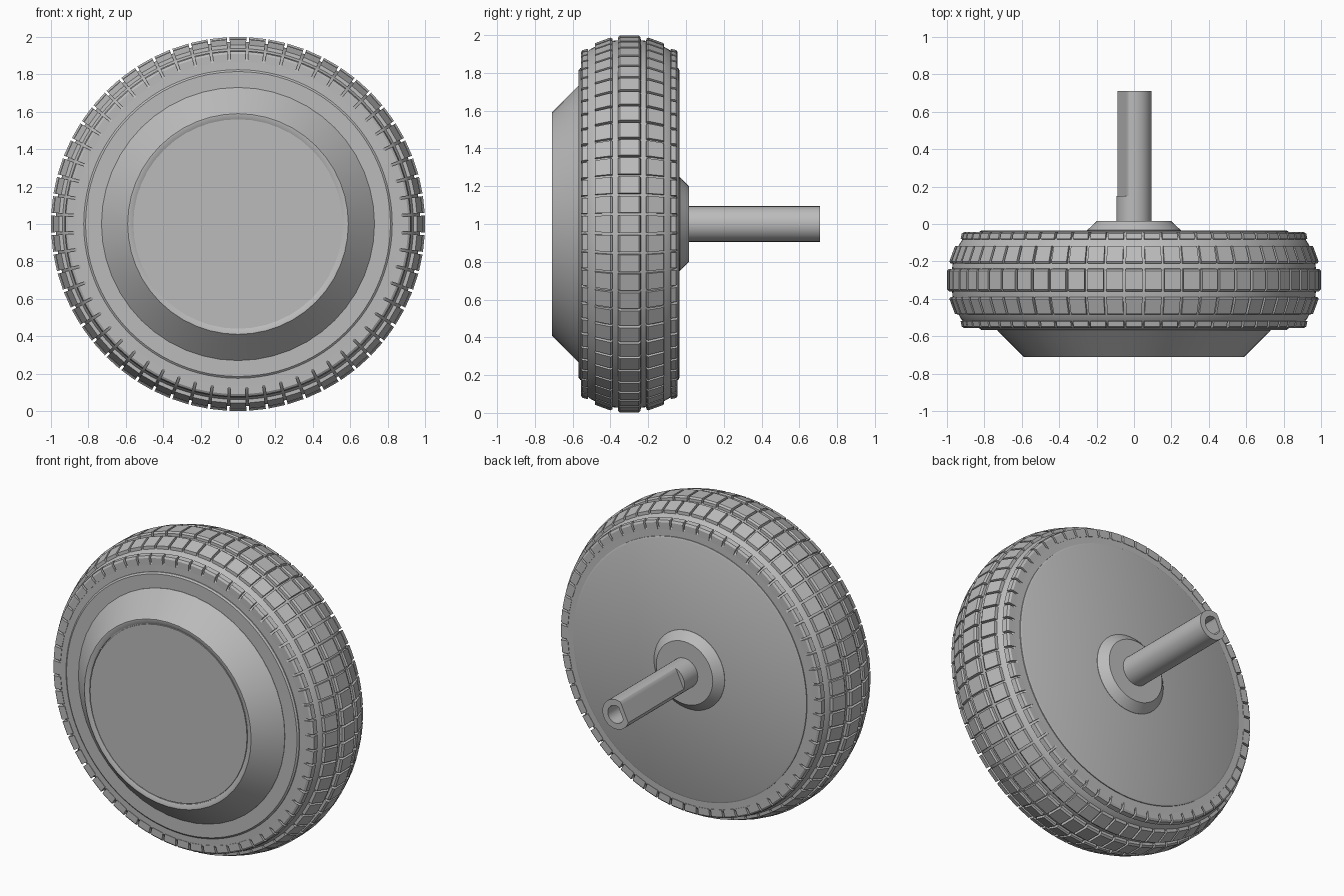
import bpy, bmesh
from math import sin, cos, pi, radians
from mathutils import Vector

old = bpy.data.objects.get("Cube")
if old:
    bpy.data.objects.remove(old, do_unlink=True)

grey = bpy.data.materials.new("plain_grey")
grey.use_nodes = True
colour = (0.5, 0.5, 0.5, 1)
grey.diffuse_color = colour
grey.node_tree.nodes["Principled BSDF"].inputs["Base Color"].default_value = colour

AXLE_Z = 1.0
MID_Y = -0.30          # centre plane of the tyre
LUGS = 60
FLAT = Vector((cos(radians(155)), 0, sin(radians(155))))   # direction of the shaft flat


def finish(bm, name, smooth=30):
    bmesh.ops.recalc_face_normals(bm, faces=bm.faces)
    mesh = bpy.data.meshes.new(name)
    bm.to_mesh(mesh)
    bm.free()
    mesh.materials.append(grey)
    obj = bpy.data.objects.new(name, mesh)
    obj.location.z = AXLE_Z
    bpy.context.collection.objects.link(obj)
    if smooth:
        bpy.ops.object.select_all(action="DESELECT")
        obj.select_set(True)
        bpy.context.view_layer.objects.active = obj
        bpy.ops.object.shade_smooth_by_angle(angle=radians(smooth))
    return obj


def lathe(name, profile, sides, closed=False):
    """Turn (radius, y[, flat distance]) points about the axle; open ends are capped."""
    bm = bmesh.new()
    rings = []
    for r, y, *flat in profile:
        ring = []
        for i in range(sides):
            a = 2 * pi * i / sides
            p = Vector((r * cos(a), y, r * sin(a)))
            if flat and p.dot(FLAT) > flat[0]:
                p -= FLAT * (p.dot(FLAT) - flat[0])
            ring.append(bm.verts.new(p))
        rings.append(ring)
    pairs = list(zip(rings, rings[1:]))
    if closed:
        pairs.append((rings[-1], rings[0]))
    for a, b in pairs:
        for i in range(sides):
            j = (i + 1) % sides
            bm.faces.new((a[i], a[j], b[j], b[i]))
    if not closed:
        bm.faces.new(rings[0])
        bm.faces.new(rings[-1])
    bmesh.ops.remove_doubles(bm, verts=bm.verts, dist=1e-5)
    return finish(bm, name)


def lug_row(name, section, gap=0.14):
    """Ring of tread blocks; section runs (radius, y) inner, outer, outer, inner."""
    bm = bmesh.new()
    half = pi / LUGS * (1 - gap)
    for k in range(LUGS):
        mid = 2 * pi * k / LUGS
        ends = []
        for side in (-1, 1):
            a = mid + side * half
            ends.append([bm.verts.new((r * cos(a), y, r * sin(a))) for r, y in section])
        bm.faces.new(ends[0])
        bm.faces.new(ends[1])
        for i in range(len(section)):
            j = (i + 1) % len(section)
            bm.faces.new((ends[0][i], ends[0][j], ends[1][j], ends[1][i]))
    return finish(bm, name, 0)


def mirrored(points):
    return [(r, 2 * MID_Y - y) for r, y in points]


# Tyre body: half the outline, mirrored about the centre plane
half_tyre = [(0.80, -0.555), (0.872, -0.553), (0.90, -0.535), (0.922, -0.512),
             (0.94, -0.48), (0.96, -0.43), (0.97, -0.385), (0.975, -0.34)]
lathe("tyre_body", half_tyre + mirrored(half_tyre)[::-1], 120, closed=True)

# Tread blocks
lug_row("centre_tread", [(0.95, -0.362), (0.99, -0.36), (1.0, -0.35),
                         (1.0, -0.25), (0.99, -0.24), (0.95, -0.238)])
side_tread = [(0.92, -0.484), (0.958, -0.482), (0.988, -0.40), (0.982, -0.39), (0.95, -0.388)]
shoulder_tread = [(0.868, -0.54), (0.868, -0.556), (0.91, -0.556), (0.922, -0.548),
                  (0.928, -0.52), (0.90, -0.515)]
for label, place in (("front", list), ("back", mirrored)):
    lug_row(label + "_side_tread", place(side_tread))
    lug_row(label + "_shoulder_tread", place(shoulder_tread))

# Rim drum between the tyre walls
lathe("rim", [(0.815, -0.568), (0.825, -0.56), (0.825, -0.04), (0.815, -0.035)], 96)

# Tapered front cover with a slightly sunken centre plate
lathe("front_cover", [(0.73, -0.56), (0.73, -0.57), (0.59, -0.71), (0.582, -0.71),
                      (0.56, -0.70), (0.56, -0.695)], 48)
lathe("cover_plate", [(0.555, -0.69), (0.555, -0.702)], 48)

# Back boss and hollow shaft with a flat along one side
lathe("back_boss", [(0.25, -0.04), (0.25, -0.033), (0.20, 0.015)], 40)
lathe("shaft", [(0.094, 0.0), (0.094, 0.15), (0.094, 0.15, 0.068), (0.094, 0.71, 0.068),
                (0.056, 0.71, 0.04), (0.056, 0.40, 0.04)], 40)
